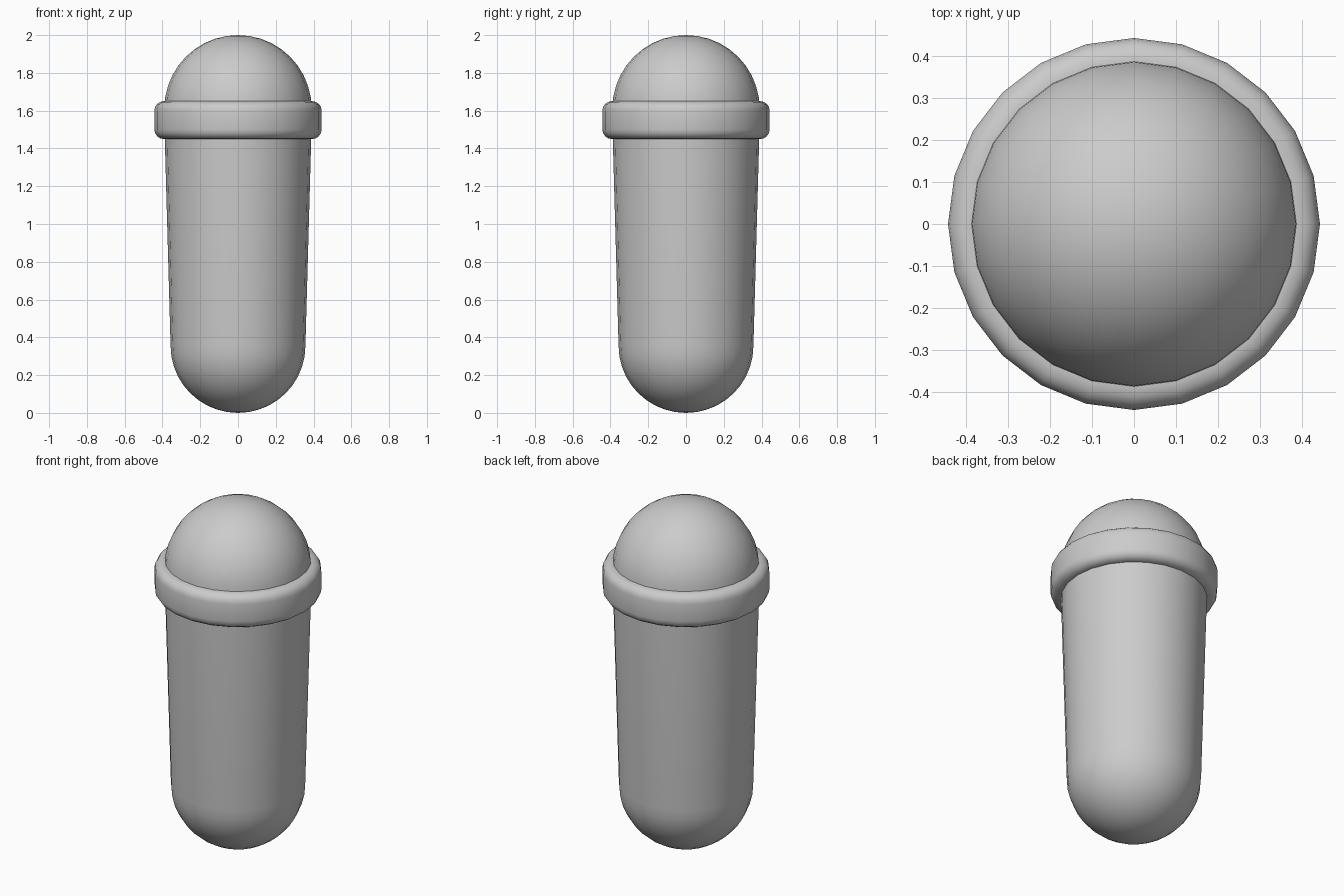
import bpy
import bmesh
from math import sin, cos, radians

cube = bpy.data.objects.get("Cube")
if cube:
    bpy.data.objects.remove(cube, do_unlink=True)

SIDES = 24

grey = bpy.data.materials.new("plain grey")
grey.use_nodes = True
colour = (0.6, 0.6, 0.6, 1)
grey.diffuse_color = colour
grey.node_tree.nodes["Principled BSDF"].inputs["Base Color"].default_value = colour


def arc(cr, cz, rr, rz, start, end, steps):
    """Points (radius, height) along an elliptical arc, angles in degrees."""
    angles = [radians(start + (end - start) * i / steps) for i in range(steps + 1)]
    return [(cr + rr * cos(a), cz + rz * sin(a)) for a in angles]


def lathe(name, profile, closed=False):
    """Spin a (radius, height) profile about z into a smooth solid."""
    bm = bmesh.new()
    verts = [bm.verts.new((max(r, 0), 0, z)) for r, z in profile]
    edges = [bm.edges.new(pair) for pair in zip(verts, verts[1:])]
    if closed:
        edges.append(bm.edges.new((verts[-1], verts[0])))
    bmesh.ops.spin(bm, geom=verts + edges, cent=(0, 0, 0), axis=(0, 0, 1),
                   angle=radians(360), steps=SIDES)
    bmesh.ops.remove_doubles(bm, verts=bm.verts, dist=0.0005)
    bmesh.ops.recalc_face_normals(bm, faces=bm.faces)
    mesh = bpy.data.meshes.new(name)
    bm.to_mesh(mesh)
    bm.free()
    mesh.materials.append(grey)
    obj = bpy.data.objects.new(name, mesh)
    bpy.context.collection.objects.link(obj)
    bpy.ops.object.select_all(action="DESELECT")
    obj.select_set(True)
    bpy.context.view_layer.objects.active = obj
    bpy.ops.object.shade_smooth_by_angle(angle=radians(40))
    return obj


# Tapered body with a rounded bottom
lathe("body", arc(0, 0.355, 0.357, 0.355, -90, 0, 10) + [(0.389, 1.5)])

# Domed top
lathe("dome", arc(0, 1.61, 0.39, 0.39, 0, 90, 10))

# Collar with rounded outer edges
lathe("collar",
      [(0.37, 1.45)]
      + arc(0.393, 1.5, 0.05, 0.05, -90, 0, 4)
      + arc(0.393, 1.6, 0.05, 0.05, 0, 90, 4)
      + [(0.37, 1.65)], closed=True)
